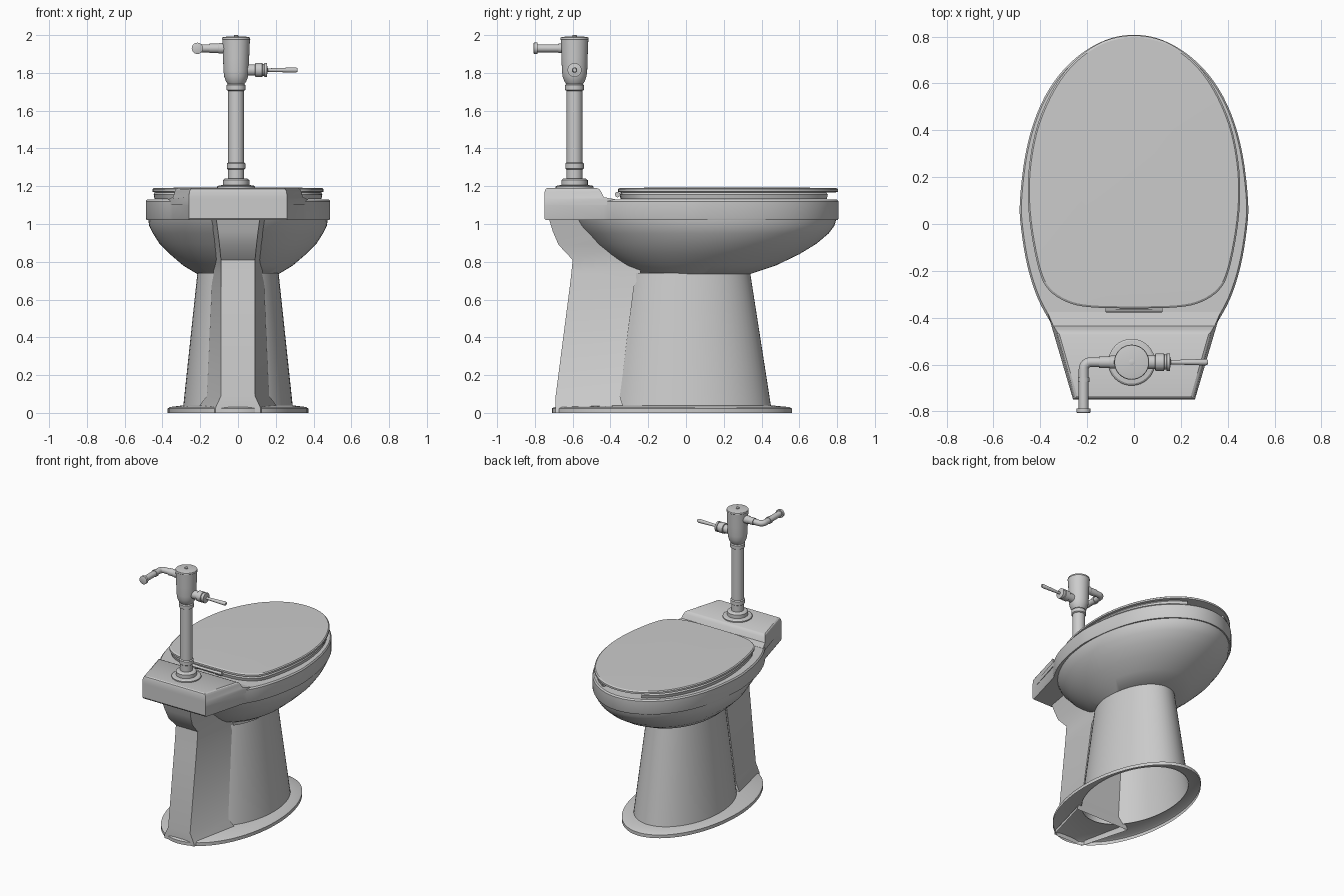
import bpy, bmesh, math
from mathutils import Matrix, Vector

if "Cube" in bpy.data.objects:
    bpy.data.objects.remove(bpy.data.objects["Cube"])


def loft(name, rings, cap0=True, cap1=True, matrix=None):
    """Skin a list of equal-length closed rings of (x, y, z) points."""
    bm = bmesh.new()
    vs = [[bm.verts.new(p) for p in r] for r in rings]
    n = len(rings[0])
    for a, b in zip(vs, vs[1:]):
        for i in range(n):
            j = (i + 1) % n
            bm.faces.new((a[i], a[j], b[j], b[i]))
    if cap0:
        bm.faces.new(vs[0][::-1])
    if cap1:
        bm.faces.new(vs[-1])
    bmesh.ops.recalc_face_normals(bm, faces=bm.faces)
    if matrix:
        bm.transform(matrix)
    me = bpy.data.meshes.new(name)
    bm.to_mesh(me)
    bm.free()
    ob = bpy.data.objects.new(name, me)
    bpy.context.collection.objects.link(ob)
    return ob


def ellipse(a, y0, y1, z, n=64):
    c, b = (y0 + y1) / 2, (y1 - y0) / 2
    return [(a * math.cos(t), c + b * math.sin(t), z)
            for t in (2 * math.pi * i / n for i in range(n))]


def lathe(name, profile, loc, axis=(0, 0, 1), n=24):
    """Revolve (radius, distance) pairs along an axis."""
    m = Matrix.Translation(loc) @ Vector((0, 0, 1)).rotation_difference(Vector(axis)).to_matrix().to_4x4()
    return loft(name, [ellipse(r, -r, r, h, n) for r, h in profile], matrix=m)


def smooth_half(pts, steps=4):
    """Catmull-Rom through right-half outline points starting at x = 0."""
    p = [Vector(q) for q in pts]
    end = Vector((-p[-2].x, p[-2].y)) if p[-1].x == 0 else 2 * p[-1] - p[-2]
    p = [Vector((-p[1].x, p[1].y))] + p + [end]
    out = []
    for a, b, c, d in zip(p, p[1:], p[2:], p[3:]):
        for k in range(steps):
            t = k / steps
            out.append(0.5 * (2 * b + (c - a) * t + (2 * a - 5 * b + 4 * c - d) * t * t
                              + (3 * b - a - 3 * c + d) * t ** 3))
    return out + [p[-2]]


def mirror_loop(half):
    return [(v.x, v.y) for v in half] + [(-v.x, v.y) for v in reversed(half) if v.x > 1e-6]


def at(loop, z, s=1.0, c=0.2):
    return [(x * s, c + (y - c) * s, z) for x, y in loop]


def project(loop, a, y0, y1, z):
    """Ellipse points lying in the same directions as the loop points."""
    c, b = (y0 + y1) / 2, (y1 - y0) / 2
    out = []
    for x, y in loop:
        t = math.atan2(y - c, x)
        r = 1 / math.hypot(math.cos(t) / a, math.sin(t) / b)
        out.append((r * math.cos(t), c + r * math.sin(t), z))
    return out


# Rim with the rear shelf, turned over into the inner bowl
half = smooth_half([(0, .808), (.12, .786), (.24, .716), (.34, .61), (.415, .47), (.463, .3), (.487, .1),
                    (.482, -.02), (.455, -.18), (.41, -.32), (.345, -.44)])
rim = mirror_loop(half + [Vector((.26, -.75))])
loft("rim", [project(rim, .47, -.60, .79, 1.02), at(rim, 1.02, .992), at(rim, 1.03), at(rim, 1.12),
             at(rim, 1.13, .985), project(rim, .33, -.27, .66, 1.13), project(rim, .33, -.25, .64, 1.05),
             project(rim, .24, -.2, .45, .88), project(rim, .1, -.12, .15, .79)], cap0=False)

# Outer bowl
loft("bowl", [ellipse(*r) for r in [(.215, -.25, .34, .735), (.29, -.345, .475, .78), (.36, -.425, .60, .84),
                                    (.415, -.49, .69, .895), (.45, -.54, .755, .95), (.47, -.58, .785, .99),
                                    (.475, -.60, .795, 1.022)]], cap1=False)

# Hollow pedestal and thin floor flange, both open underneath
loft("pedestal", [ellipse(.29, -.43, .45, .035), ellipse(.215, -.33, .34, .74)], False, False)
loft("floor_flange", [ellipse(.372, -.71, .56, 0), ellipse(.372, -.71, .56, .024),
                      ellipse(.36, -.695, .545, .031), ellipse(.29, -.43, .45, .04)], False, False)

# Trapway spine running up the back to the shelf: z, back half width, back y, front half width, front y
spine = [(0, .12, -.69, .22, -.33), (.025, .12, -.69, .215, -.33), (.09, .09, -.69, .165, -.35),
         (.67, .09, -.615, .14, -.275), (.74, .09, -.607, .13, -.24), (.81, .09, -.60, .125, -.25),
         (.89, .098, -.675, .135, -.35), (.96, .106, -.705, .145, -.42), (1.025, .115, -.725, .155, -.48)]
loft("rear_spine", [[(-wb, yb, z), (wb, yb, z), (wf, yf, z), (-wf, yf, z)] for z, wb, yb, wf, yf in spine],
     False, False)

# Raised deck on the rear shelf
deck = [(1.1, .26, -.75, .37, -.375), (1.131, .26, -.75, .37, -.375), (1.142, .26, -.75, .344, -.435),
        (1.172, .257, -.748, .335, -.45), (1.185, .25, -.743, .328, -.46), (1.19, .243, -.735, .318, -.472)]
loft("rear_deck", [[(-wb, yb, z), (wb, yb, z), (wf, yf, z), (-wf, yf, z)] for z, wb, yb, wf, yf in deck])

# Lid
lid_half = smooth_half([(0, .805), (.13, .78), (.25, .7), (.34, .585), (.41, .43), (.445, .27), (.453, .12),
                        (.44, -.03), (.405, -.2), (.365, -.28), (.29, -.332), (.19, -.355), (0, -.36)])
lid = mirror_loop(lid_half)
loft("lid", [at(lid, 1.168, .98), at(lid, 1.171), at(lid, 1.184), at(lid, 1.19, .985), at(lid, 1.194, .5)])

# Open-front seat under the lid
arm = [v for v in lid_half if v.y < .77]


def seat_ring(z, outer, inner):
    def path(s):
        r = [Vector((v.x * s, .2 + (v.y - .2) * (s if v.y < .2 else s * .99))) for v in arm]
        return [(v.x, v.y, z) for v in r] + [(-v.x, v.y, z) for v in reversed(r) if v.x > 1e-6]
    return path(outer) + path(inner)[::-1]


loft("seat", [seat_ring(1.133, .975, .7), seat_ring(1.155, .985, .68), seat_ring(1.167, .97, .7)])

# Hinge
lathe("hinge_bar", [(.011, 0), (.011, .24)], (-.12, -.366, 1.158), (1, 0, 0), 12)
for s in (-1, 1):
    lathe("hinge_post", [(.014, 0), (.014, .045)], (s * .1 - .0225, -.362, 1.155), (1, 0, 0), 12)

# Flush valve: riser pipe with collars, then the valve body
VX, VY = -.01, -.59
lathe("riser_pipe", [(.10, 1.188), (.10, 1.198), (.092, 1.204), (.07, 1.206), (.07, 1.232), (.06, 1.24),
                     (.042, 1.242), (.042, 1.288), (.049, 1.293), (.049, 1.32), (.042, 1.326), (.042, 1.705),
                     (.05, 1.71), (.05, 1.735), (.042, 1.742), (.042, 1.76)], (VX, VY, 0), n=32)
lathe("valve_body", [(.045, 1.742), (.054, 1.755), (.063, 1.78), (.067, 1.81), (.069, 1.88), (.073, 1.975),
                     (.075, 1.978), (.073, 1.988), (.05, 1.992), (.012, 1.993), (.012, 1.999), (.008, 2.0)],
      (VX, VY, 0), n=32)

# Flush handle
lathe("flush_handle", [(.03, .05), (.03, .1), (.037, .102), (.037, .138), (.032, .14), (.032, .148),
                       (.037, .15), (.037, .163), (.02, .165), (.009, .168), (.014, .315), (.01, .325)],
      (VX, VY, 1.815), (1, 0, 0))

# Supply pipe with rounded elbow, collars and wall end
SZ, SX, ER = 1.93, -.215, .03
cu = bpy.data.curves.new("supply_pipe", 'CURVE')
cu.dimensions = '3D'
cu.bevel_depth = .021
cu.bevel_resolution = 4
cu.use_fill_caps = True
path = [(VX - .05, VY)] + [(SX + ER - ER * math.sin(t), VY - ER + ER * math.cos(t))
                           for t in (math.pi / 2 * k / 8 for k in range(9))] + [(SX, -.79)]
sp = cu.splines.new('POLY')
sp.points.add(len(path) - 1)
for pt, (x, y) in zip(sp.points, path):
    pt.co = (x, y, SZ, 1)
bpy.context.collection.objects.link(bpy.data.objects.new("supply_pipe", cu))
lathe("supply_collar", [(.028, 0), (.028, .025), (.025, .03), (.025, .075)], (VX - .065, VY, SZ), (-1, 0, 0))
lathe("elbow_collar", [(.025, 0), (.025, .02)], (SX, -.655, SZ), (0, -1, 0))
lathe("wall_end", [(.03, 0), (.03, .018), (.022, .021)], (SX, -.787, SZ), (0, -1, 0))

# Smooth shading with sharp edges kept
for ob in bpy.context.scene.objects:
    if ob.type == 'MESH':
        ob.select_set(True)
        bpy.context.view_layer.objects.active = ob
bpy.ops.object.shade_smooth_by_angle(angle=math.radians(30))
